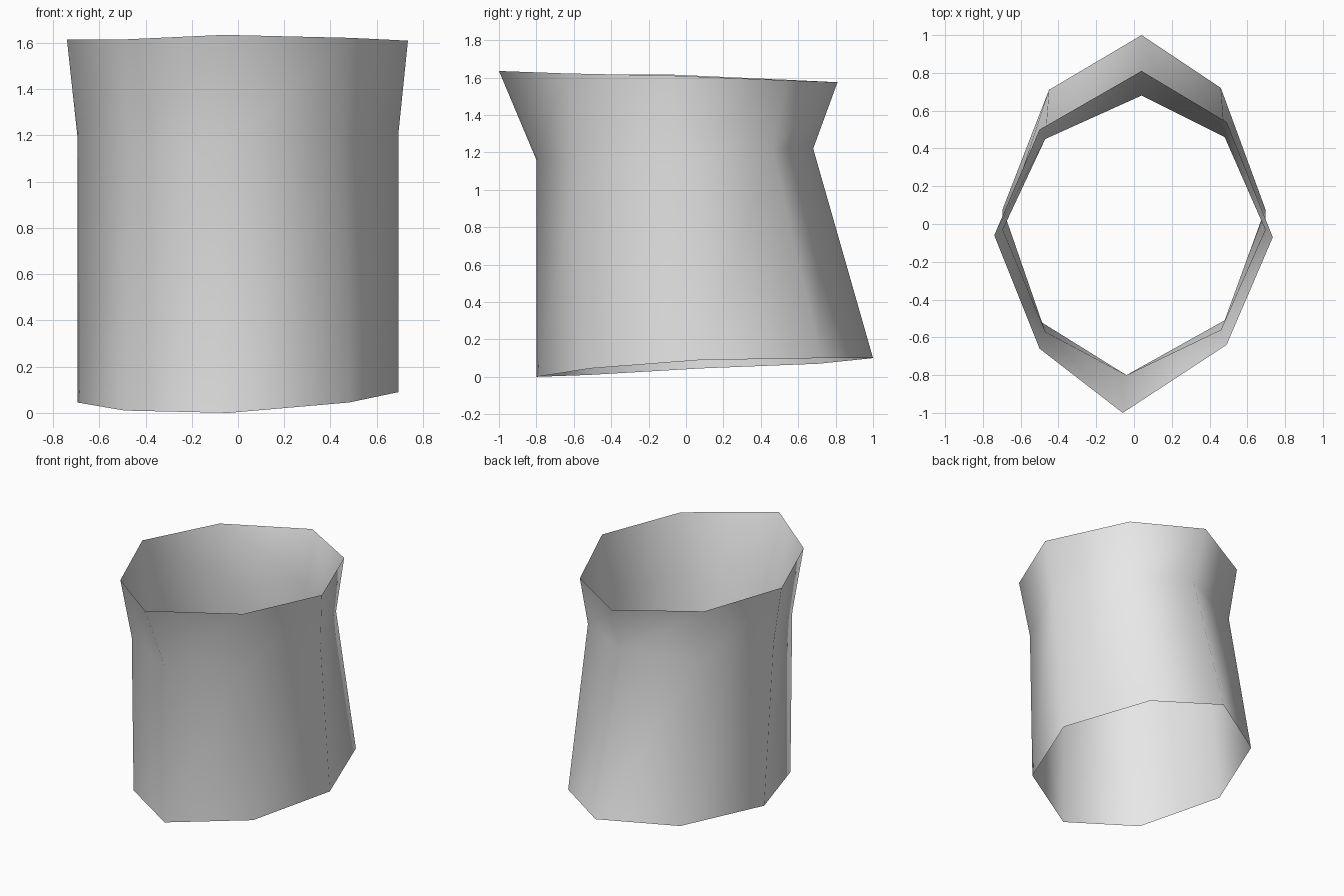
import bpy
import bmesh

# Three irregular eight-sided rings, counter-clockwise from the front point
RINGS = [
    # lower hem
    [(-0.04, -0.80, 0.00), (0.48, -0.51, 0.045), (0.695, 0.08, 0.09), (0.46, 0.72, 0.10),
     (0.04, 1.00, 0.10), (-0.45, 0.71, 0.07), (-0.695, 0.08, 0.045), (-0.49, -0.52, 0.01)],
    # waist
    [(-0.04, -0.80, 1.16), (0.46, -0.56, 1.18), (0.695, -0.03, 1.22), (0.48, 0.46, 1.22),
     (0.04, 0.68, 1.22), (-0.47, 0.45, 1.21), (-0.695, -0.03, 1.20), (-0.47, -0.57, 1.17)],
    # flared upper rim
    [(-0.06, -1.00, 1.635), (0.49, -0.64, 1.622), (0.735, -0.07, 1.61), (0.49, 0.54, 1.585),
     (0.04, 0.81, 1.575), (-0.50, 0.50, 1.59), (-0.74, -0.06, 1.615), (-0.50, -0.66, 1.615)],
]

# Open tube: bridge each ring to the next
bm = bmesh.new()
rings = [[bm.verts.new(p) for p in ring] for ring in RINGS]
for low, high in zip(rings, rings[1:]):
    for i in range(8):
        j = (i + 1) % 8
        face = bm.faces.new((low[i], low[j], high[j], high[i]))
        face.smooth = True

mesh = bpy.data.meshes.new("open_tube")
bm.to_mesh(mesh)
bm.free()

# Single light grey colour
grey = bpy.data.materials.new("light grey")
grey.diffuse_color = (0.8, 0.8, 0.8, 1.0)
mesh.materials.append(grey)

tube = bpy.data.objects.new("open_tube", mesh)
bpy.context.collection.objects.link(tube)
